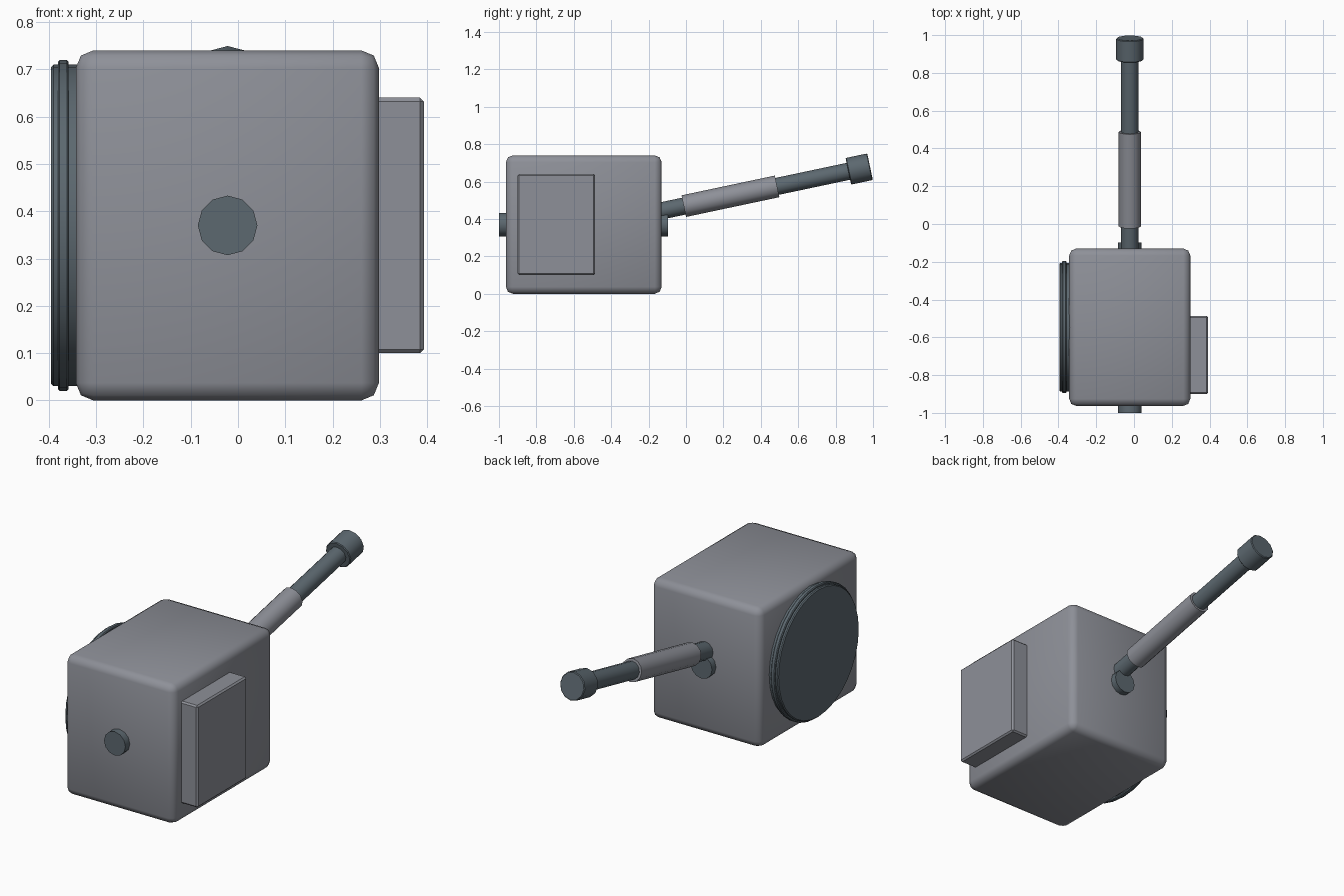
import bpy, math
from mathutils import Vector

if "Cube" in bpy.data.objects:
    bpy.data.objects.remove(bpy.data.objects["Cube"])


def material(name, color):
    m = bpy.data.materials.new(name)
    m.diffuse_color = (*color, 1)
    m.use_nodes = True
    m.node_tree.nodes["Principled BSDF"].inputs["Base Color"].default_value = m.diffuse_color
    return m


GREY = material("light_grey", (0.27, 0.28, 0.315))
SLATE = material("dark_slate", (0.107, 0.138, 0.16))


def finish(ob, name, mat, bevel, segments, angle):
    ob.name = name
    ob.data.materials.append(mat)
    if bevel:
        b = ob.modifiers.new("bevel", 'BEVEL')
        b.width, b.segments, b.limit_method = bevel, segments, 'ANGLE'
        b.angle_limit = math.radians(50)
        bpy.ops.object.modifier_apply(modifier="bevel")
    bpy.ops.object.shade_smooth_by_angle(angle=math.radians(angle))
    return ob


def box(name, lo, hi, mat, bevel, segments, angle):
    lo, hi = Vector(lo), Vector(hi)
    bpy.ops.mesh.primitive_cube_add(size=1, location=(lo + hi) / 2)
    ob = bpy.context.object
    ob.scale = hi - lo
    bpy.ops.object.transform_apply(location=False, rotation=False, scale=True)
    return finish(ob, name, mat, bevel, segments, angle)


def rod(name, a, b, radius, mat, sides=12, bevel=0.0):
    a, b = Vector(a), Vector(b)
    bpy.ops.mesh.primitive_cylinder_add(vertices=sides, radius=radius,
                                        depth=(b - a).length, location=(a + b) / 2)
    ob = bpy.context.object
    ob.rotation_euler = (b - a).to_track_quat('Z', 'Y').to_euler()
    return finish(ob, name, mat, bevel, 1, 35)


# Main housing and side box
box("housing", (-0.343, -0.963, 0), (0.298, -0.13, 0.74), GREY, 0.037, 2, 60)
box("side_box", (0.28, -0.90, 0.10), (0.393, -0.486, 0.64), GREY, 0.008, 1, 30)

# Round side cover with a raised middle rim
rod("side_cover", (-0.33, -0.546, 0.37), (-0.395, -0.546, 0.37), 0.34, SLATE, 32, 0.005)
rod("cover_rim", (-0.358, -0.546, 0.37), (-0.381, -0.546, 0.37), 0.35, SLATE, 32, 0.004)

# Pin through the housing, showing at the front and back
rod("pivot_pin", (-0.022, -1.0, 0.37), (-0.022, -0.097, 0.37), 0.063, SLATE)

# Tilted handle: shaft, grip sleeve and end knob
TILT = math.radians(11.95)


def on_handle(y):
    return (-0.022, y, 0.471 + y * math.tan(TILT))


rod("handle_shaft", on_handle(-0.19), on_handle(0.90), 0.046, SLATE)
rod("handle_sleeve", on_handle(-0.012), on_handle(0.487), 0.059, GREY)
rod("handle_knob", on_handle(0.868), on_handle(0.984), 0.0725, SLATE, 12, 0.004)
